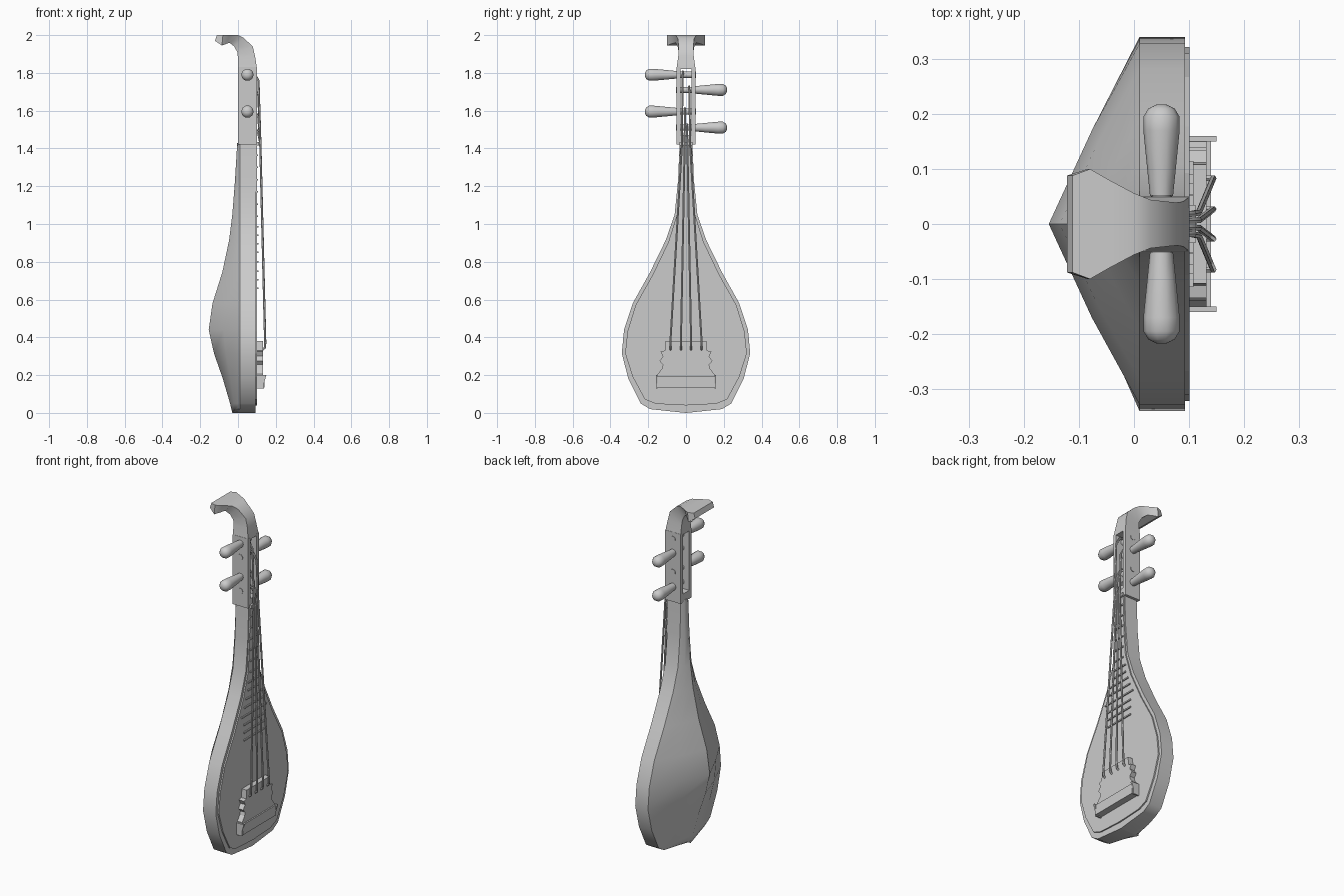
import bpy, bmesh, math
from mathutils import Vector

if "Cube" in bpy.data.objects:
    bpy.data.objects.remove(bpy.data.objects["Cube"])


def finish(name, bm, smooth=None):
    bmesh.ops.recalc_face_normals(bm, faces=bm.faces)
    me = bpy.data.meshes.new(name)
    bm.to_mesh(me)
    bm.free()
    ob = bpy.data.objects.new(name, me)
    bpy.context.collection.objects.link(ob)
    if smooth:
        bpy.ops.object.select_all(action='DESELECT')
        ob.select_set(True)
        bpy.context.view_layer.objects.active = ob
        bpy.ops.object.shade_smooth_by_angle(angle=math.radians(smooth))
    return ob


def loft(name, rings, smooth=None):
    bm = bmesh.new()
    vs = [[bm.verts.new(p) for p in r] for r in rings]
    n = len(rings[0])
    for a, b in zip(vs, vs[1:]):
        for i in range(n):
            j = (i + 1) % n
            bm.faces.new((a[i], a[j], b[j], b[i]))
    bm.faces.new(vs[0])
    bm.faces.new(vs[-1])
    return finish(name, bm, smooth)


def box(name, x0, x1, y0, y1, z0, z1):
    return loft(name, [[(x0, y0, z), (x1, y0, z), (x1, y1, z), (x0, y1, z)] for z in (z0, z1)])


def plate(name, x0, x1, half):
    # symmetric (y, z) outline extruded along x
    pts = half + [(-y, z) for y, z in reversed(half) if y > 1e-4]
    return loft(name, [[(x, y, z) for y, z in pts] for x in (x0, x1)])


def tube(name, pts, r, sides=6):
    pts = [Vector(p) for p in pts]
    rings = []
    for i, p in enumerate(pts):
        d = (pts[min(i + 1, len(pts) - 1)] - pts[max(i - 1, 0)]).normalized()
        u = d.cross(Vector((0, 1, 0))).normalized()
        v = d.cross(u)
        rings.append([p + r * (math.cos(t) * u + math.sin(t) * v)
                      for t in (2 * math.pi * k / sides for k in range(sides))])
    return loft(name, rings, 50)


# Bowl-backed body: z, half width, depth of the back ridge
stations = [(0, .002, -.03), (.02, .19, -.035), (.05, .24, -.042), (.18, .305, -.08),
            (.315, .34, -.127), (.44, .328, -.155), (.58, .282, -.135), (.745, .19, -.083),
            (.915, .107, -.047), (1.05, .06, -.03), (1.23, .042, -.016), (1.43, .034, -.004)]
rings = []
for z, w, b in stations:
    m = (.01 + b) / 2 - .004
    rings.append([(.093, w, z), (.01, w, z), (m, w * .52, z), (b, 0, z),
                  (m, -w * .52, z), (.01, -w, z), (.093, -w, z)])
loft("body", rings, 40)

# Soundboard
plate("soundboard", .088, .101, [(0, .04), (.16, .048), (.218, .072), (.282, .19), (.322, .315),
      (.31, .43), (.267, .57), (.177, .73), (.093, .905), (.048, 1.05), (.036, 1.23), (.03, 1.43)])

# Open peg box
for s in (-1, 1):
    box("pegbox_side", 0, .101, min(s * .03, s * .05), max(s * .03, s * .05), 1.42, 1.83)
box("pegbox_base", 0, .1, -.031, .031, 1.421, 1.47)
box("nut", .095, .112, -.035, .035, 1.415, 1.435)

# Curled head: front point, rear point, half width
head = [(.101, 1.82, 0, 1.82, .05), (.09, 1.89, 0, 1.88, .041), (.078, 1.94, -.004, 1.91, .039),
        (.03, 1.985, -.02, 1.94, .044), (0, 2.0, -.045, 1.96, .056), (-.045, 2.0, -.063, 1.953, .08),
        (-.08, 2.0, -.085, 1.945, .1), (-.112, 2.0, -.122, 1.97, .088)]
loft("head_scroll", [[(a, w, b), (a, -w, b), (c, -w, d), (c, w, d)] for a, b, c, d, w in head], 35)

# Tuning pegs
pegs = [(1.79, -1), (1.71, 1), (1.595, -1), (1.51, 1)]
profile = [(-.053, .017), (.05, .017), (.051, .021), (.1, .026), (.17, .033), (.195, .033), (.21, .024), (.217, .01)]
for z, s in pegs:
    loft("tuning_peg", [[(.05 + r * math.cos(k * math.pi / 5), s * y, z + r * math.sin(k * math.pi / 5))
                         for k in range(10)] for y, r in profile], 40)

# Strings from bridge over nut to each peg
for y0, y1, k in ((-.083, -.021, 0), (-.027, -.007, 2), (.027, .007, 3), (.083, .021, 1)):
    z = pegs[k][0]
    tube("string", [(.13, y0, .335), (.142, y0, .345), (.144, y0, .37), (.118, y1, 1.43),
                    (.108, y1 * .9, z - .03), (.085, y1 * .8, z + .01), (.06, y1 * .8, z + .018)], .006)

# Frets on board and neck
for z, w in ((.66, .095), (.705, .095), (.75, .095), (.8, .115), (.85, .09), (.895, .075), (.94, .055), (.985, .052)):
    box("fret", .099, .108, -w, w, z - .004, z + .004)
for i in range(6):
    z = 1.04 + i * .065
    box("neck_fret", .099, .107, -.035, .035, z - .004, z + .004)

# Bridge plate, tail bar and end caps
plate("bridge_plate", .1, .132, [(.15, .19), (.15, .205), (.127, .235), (.122, .255), (.14, .275),
                                 (.122, .3), (.135, .325), (.112, .33), (.108, .38)])
box("bridge_bar", .1, .14, -.152, .152, .135, .195)
for s in (-1, 1):
    loft("bridge_end_cap", [[(x, y, z) for x, z in ((.099, .13), (.137, .13), (.137, .155), (.15, .2), (.099, .2))]
                            for y in (s * .15, s * .16)])
